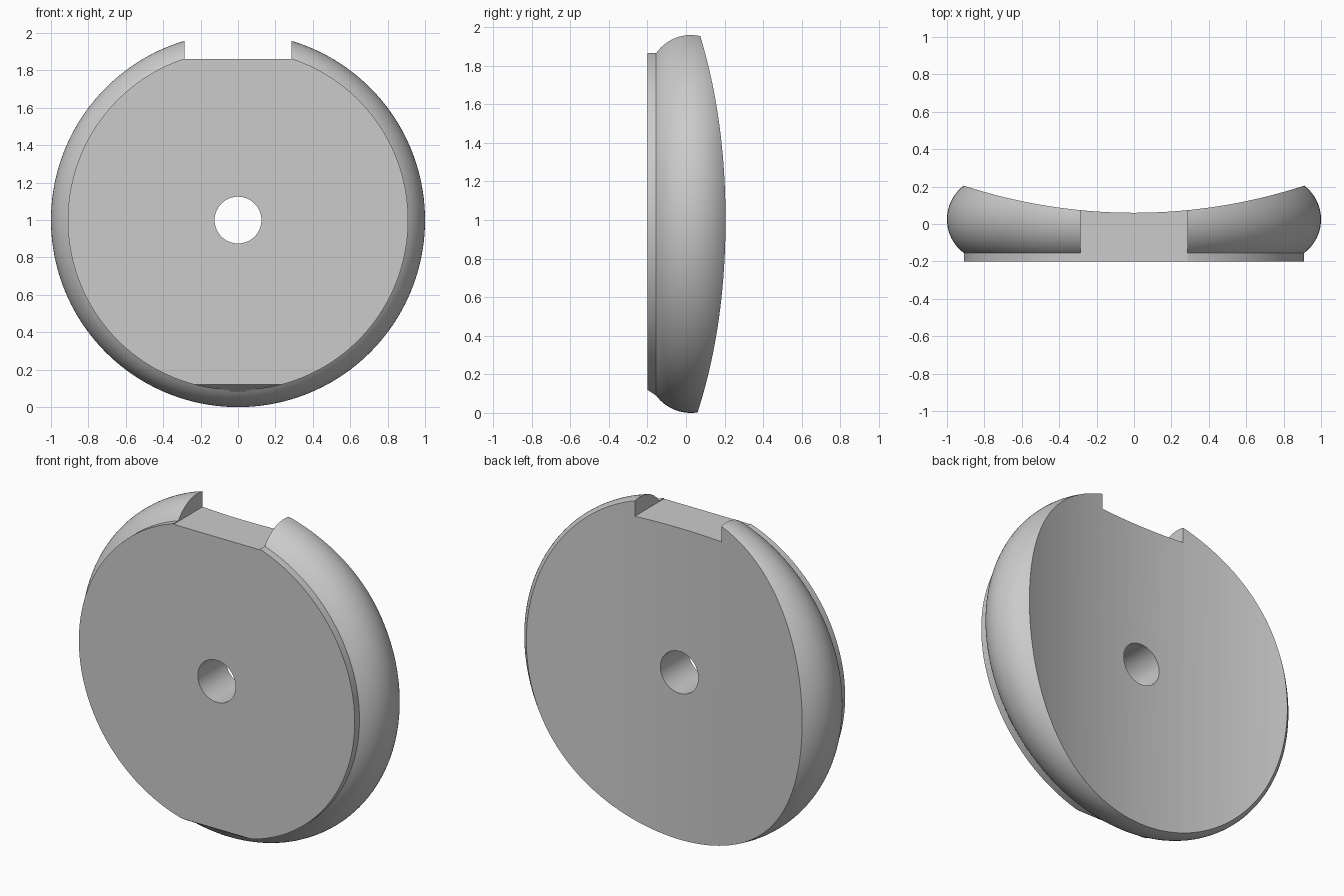
import bpy, bmesh, math
from mathutils import Matrix, Vector

cube = bpy.data.objects.get("Cube")
if cube:
    bpy.data.objects.remove(cube, do_unlink=True)

CENTRE = Vector((0, 0, 1))
PLATE_R, HOLE_R = 0.91, 0.125
FRONT, STEP, BACK = -0.2, -0.155, 0.205

grey = bpy.data.materials.new("plain_grey")
grey.use_nodes = True
colour = (0.6, 0.6, 0.6, 1)
grey.diffuse_color = colour
grey.node_tree.nodes["Principled BSDF"].inputs["Base Color"].default_value = colour


def finish(name, bm):
    bmesh.ops.recalc_face_normals(bm, faces=bm.faces)
    mesh = bpy.data.meshes.new(name)
    bm.to_mesh(mesh)
    bm.free()
    mesh.materials.append(grey)
    obj = bpy.data.objects.new(name, mesh)
    bpy.context.collection.objects.link(obj)
    return obj


def lathe(name, profile, steps):
    """Turn a closed (radius, y) profile about the y axis."""
    bm = bmesh.new()
    verts = [bm.verts.new((r, y, 1)) for r, y in profile]
    edges = [bm.edges.new((verts[i - 1], verts[i])) for i in range(len(verts))]
    bmesh.ops.spin(bm, geom=verts + edges, cent=CENTRE, axis=(0, 1, 0),
                   angle=math.tau, steps=steps, use_merge=True)
    bmesh.ops.remove_doubles(bm, verts=bm.verts, dist=1e-5)
    return finish(name, bm)


def prism(name, outline, half_width):
    """Extrude a (y, z) outline along x."""
    bm = bmesh.new()
    face = bm.faces.new([bm.verts.new((-half_width, y, z)) for y, z in outline])
    side = bmesh.ops.extrude_face_region(bm, geom=[face])
    moved = [g for g in side["geom"] if isinstance(g, bmesh.types.BMVert)]
    bmesh.ops.translate(bm, verts=moved, vec=(2 * half_width, 0, 0))
    return finish(name, bm)


# Disc with front plate, rounded rim and centre hole
rim_mid = (STEP + BACK) / 2
half = (BACK - STEP) / 2
bulge = 1 - PLATE_R
arc_r = (bulge ** 2 + half ** 2) / (2 * bulge)
sweep = math.asin(half / arc_r)
arc = []
for i in range(25):
    a = sweep * (i / 12 - 1)
    arc.append((1 - arc_r + arc_r * math.cos(a), rim_mid + arc_r * math.sin(a)))
profile = [(HOLE_R, FRONT), (PLATE_R, FRONT)] + arc + [(HOLE_R, BACK)]
disc = lathe("disc", profile, 160)

# Hollow back: large upright cylinder
bm = bmesh.new()
hollow_r = 2.93
bmesh.ops.create_cone(bm, cap_ends=True, segments=320, radius1=hollow_r,
                      radius2=hollow_r, depth=4,
                      matrix=Matrix.Translation((0, 0.06 + hollow_r, 1)))
hollow = finish("back_hollow_cutter", bm)

# Top notch and sloped flat at the bottom of the front plate
notch = prism("top_notch_cutter", [(-1, 1.86), (1, 1.86), (1, 2.5), (-1, 2.5)], 0.285)
flat = prism("bottom_flat_cutter",
             [(-0.248, 0.152), (-0.152, 0.088), (-0.152, -0.1), (-0.248, -0.1)], 0.6)

bpy.context.view_layer.objects.active = disc
for cutter in (hollow, notch, flat):
    mod = disc.modifiers.new(cutter.name, 'BOOLEAN')
    mod.operation = 'DIFFERENCE'
    mod.solver = 'EXACT'
    mod.object = cutter
    bpy.ops.object.modifier_apply(modifier=mod.name)
    bpy.data.objects.remove(cutter, do_unlink=True)

bpy.ops.object.select_all(action='DESELECT')
disc.select_set(True)
bpy.ops.object.shade_smooth_by_angle(angle=math.radians(25))
